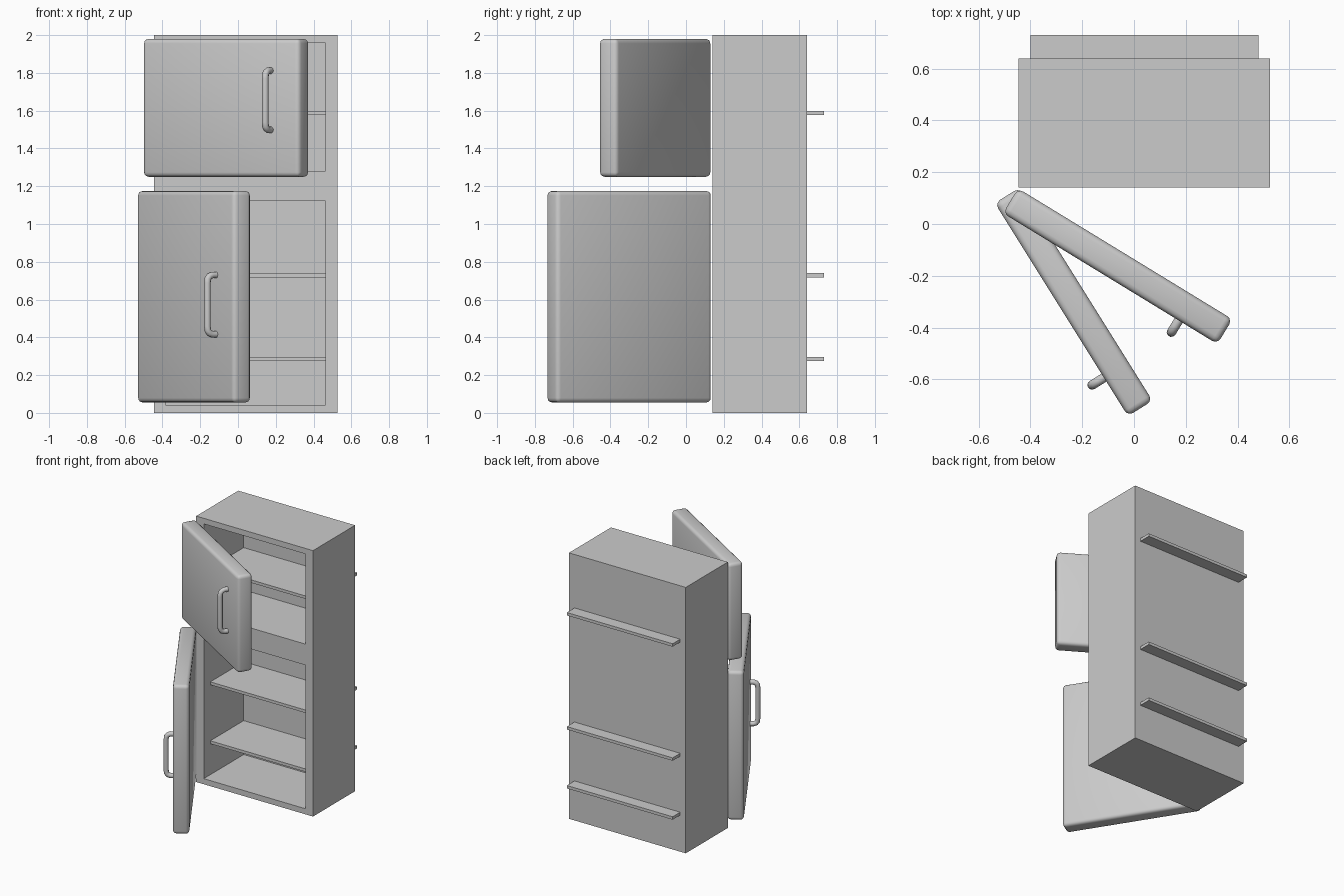
import bpy
from math import radians

if "Cube" in bpy.data.objects:
    bpy.data.objects.remove(bpy.data.objects["Cube"])


def box(name, x, y, z):
    """Axis-aligned box from (min, max) ranges."""
    bpy.ops.mesh.primitive_cube_add(size=1, location=[(a + b) / 2 for a, b in (x, y, z)])
    ob = bpy.context.object
    ob.name = name
    ob.scale = [b - a for a, b in (x, y, z)]
    bpy.ops.object.transform_apply(location=False, rotation=False, scale=True)
    return ob


def apply(ob, mod):
    bpy.context.view_layer.objects.active = ob
    bpy.ops.object.modifier_apply(modifier=mod.name)


def door(prefix, centre, z, angle):
    """Rounded door slab with its pull handle, swung open by angle."""
    L, T = 0.97, 0.112
    slab = box(prefix + "_door", (-L / 2, L / 2), (-T / 2, T / 2), z)
    slab.location.x, slab.location.y = centre
    slab.rotation_euler.z = -radians(angle)
    bev = slab.modifiers.new("bevel", "BEVEL")
    bev.width, bev.segments = 0.024, 3
    apply(slab, bev)
    bpy.ops.object.shade_smooth_by_angle(angle=radians(35))

    # handle: tube along a C-shaped path in the door's local frame
    half = [(0.045, 0.157), (0.08, 0.157), (0.098, 0.15), (0.108, 0.136), (0.11, 0.115)]
    path = half + [(n, -h) for n, h in reversed(half)]
    cu = bpy.data.curves.new(prefix + "_handle", "CURVE")
    cu.dimensions = "3D"
    cu.bevel_depth, cu.bevel_resolution = 0.018, 3
    cu.use_fill_caps = True
    sp = cu.splines.new("POLY")
    sp.points.add(len(path) - 1)
    for p, (n, h) in zip(sp.points, path):
        p.co = (0.31, -n, h, 1)
    handle = bpy.data.objects.new(prefix + "_handle", cu)
    bpy.context.collection.objects.link(handle)
    handle.location = (*centre, (z[0] + z[1]) / 2 + (0.04 if prefix == "upper" else -0.042))
    handle.rotation_euler.z = -radians(angle)
    bpy.ops.object.select_all(action="DESELECT")
    handle.select_set(True)
    bpy.context.view_layer.objects.active = handle
    bpy.ops.object.convert(target="MESH")
    bpy.ops.object.shade_smooth_by_angle(angle=radians(50))


# cabinet body with two compartments cut from the front
body = box("cabinet_body", (-0.446, 0.526), (0.14, 0.64), (0, 2))
for z in ((0.042, 1.122), (1.28, 1.958)):
    cutter = box("cutter", (-0.383, 0.463), (0.0, 0.615), z)
    cut = body.modifiers.new("cut", "BOOLEAN")
    cut.operation, cut.solver, cut.object = "DIFFERENCE", "EXACT", cutter
    apply(body, cut)
    bpy.data.objects.remove(cutter)

# shelves, running through the back wall
for i, z in enumerate((0.275, 0.718, 1.576)):
    box(f"shelf_{i + 1}", (-0.40, 0.48), (0.218, 0.73), (z, z + 0.022))

# open doors, hinged on the left
door("upper", (-0.063, -0.163), (1.25, 1.98), 31.4)
door("lower", (-0.233, -0.301), (0.055, 1.175), 58)
